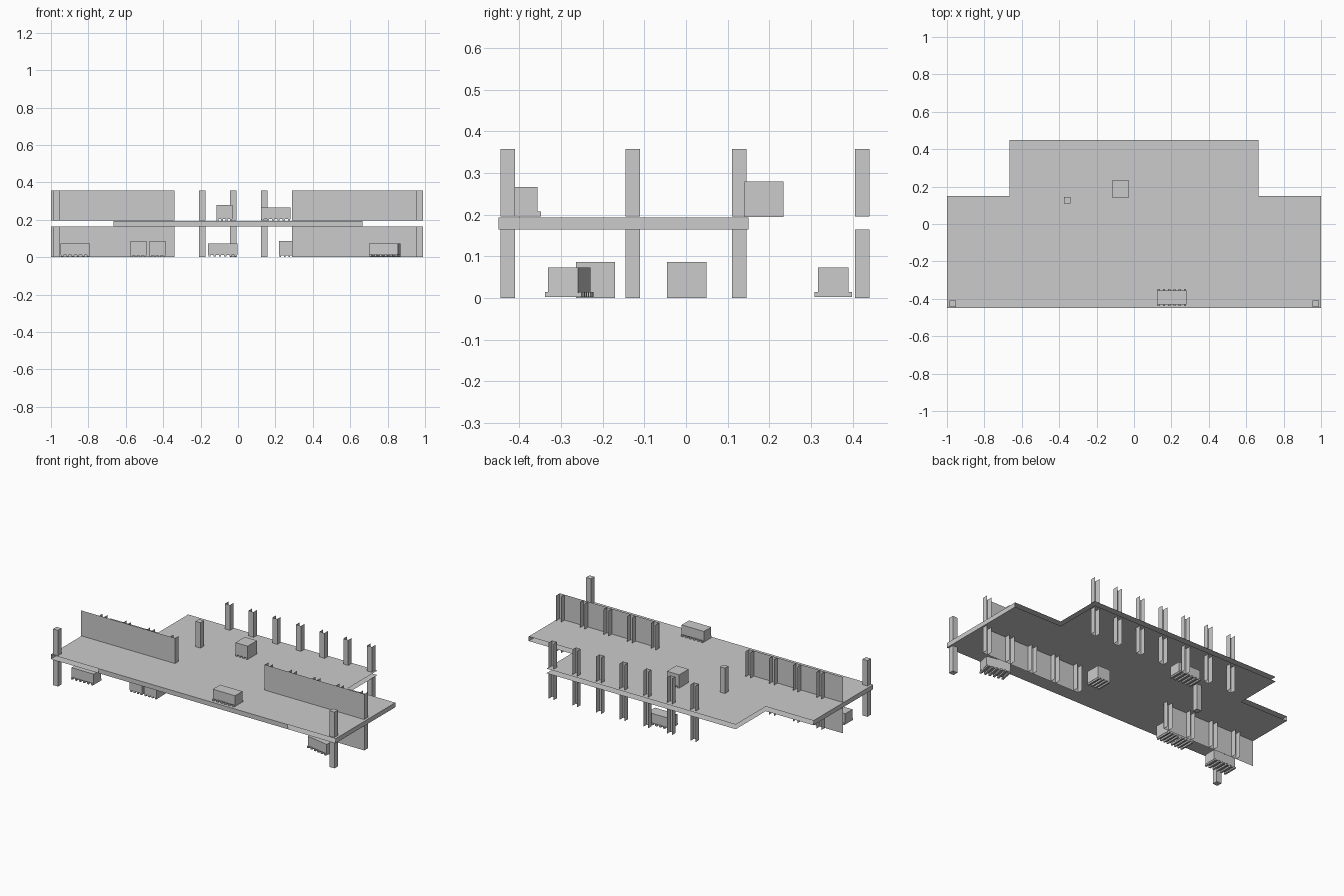
import bpy, bmesh
from mathutils import Matrix, Vector

if "Cube" in bpy.data.objects:
    bpy.data.objects.remove(bpy.data.objects["Cube"])

LEVELS = [(0.0, 0.164), (0.196, 0.357)]   # lower and upper storeys
SLAB_Z0, SLAB_Z1 = 0.164, 0.193
BAY = 0.1662                              # column spacing
HALF = 0.0172                             # half column width


def make(name, bm, loc=(0, 0, 0), turn=0.0):
    mesh = bpy.data.meshes.new(name)
    bm.to_mesh(mesh)
    bm.free()
    ob = bpy.data.objects.new(name, mesh)
    ob.location = loc
    ob.rotation_euler.z = turn
    bpy.context.collection.objects.link(ob)
    return ob


def box(bm, x0, x1, y0, y1, z0, z1):
    m = Matrix.Translation(((x0 + x1) / 2, (y0 + y1) / 2, (z0 + z1) / 2)) \
        @ Matrix.Diagonal((x1 - x0, y1 - y0, z1 - z0, 1))
    bmesh.ops.create_cube(bm, size=1, matrix=m)


def sheet(bm, path, z0, z1):
    """Vertical open sheet following a plan path."""
    for (ax, ay), (bx, by) in zip(path, path[1:]):
        bm.faces.new([bm.verts.new(p) for p in
                      ((ax, ay, z0), (bx, by, z0), (bx, by, z1), (ax, ay, z1))])


# T-shaped floor plate: top and bottom skins, end edges and central front edge
bm = bmesh.new()
plan = [(-1, -.45), (1, -.45), (1, .15), (.665, .15), (.665, .45),
        (-.665, .45), (-.665, .15), (-1, .15)]
bm.faces.new([bm.verts.new((x, y, SLAB_Z1)) for x, y in plan])
bm.faces.new([bm.verts.new((x, y, SLAB_Z0)) for x, y in reversed(plan)])
sheet(bm, [(1, -.45), (1, .15)], SLAB_Z0, SLAB_Z1)
sheet(bm, [(-1, .15), (-1, -.45)], SLAB_Z0, SLAB_Z1)
sheet(bm, [(-.665, -.45), (.665, -.45)], SLAB_Z0, SLAB_Z1)
make("floor_plate", bm)


def channel_row(name, xs, y, z0, z1):
    """Columns open towards the back, without caps."""
    bm = bmesh.new()
    for x in xs:
        sheet(bm, [(x - HALF, y + HALF), (x - HALF, y - HALF),
                   (x + HALF, y - HALF), (x + HALF, y + HALF)], z0, z1)
    make(name, bm)


grid = [0.972 - BAY * i for i in range(12)]   # column positions, right to left
for level, (z0, z1) in zip(("lower", "upper"), LEVELS):
    # Back row and the columns behind the walls
    channel_row(level + "_back_columns", grid[2:9], .4225, z0, z1)
    channel_row(level + "_right_wall_columns", grid[0:5], -.1275, z0, z1)
    channel_row(level + "_left_wall_columns", grid[8:12], -.1275, z0, z1)
    # Walls in two panels each
    for side, xs in (("left", (-1, -.665, -.34)), ("right", (.288, .665, .99))):
        bm = bmesh.new()
        sheet(bm, [(x, -.146) for x in xs], z0, z1)
        make(f"{level}_{side}_wall", bm)
    # Solid corner columns and the single inner column
    for name, x, y in (("left_corner_column", -.97, -.4275),
                       ("right_corner_column", .972, -.4275),
                       ("inner_column", grid[8], .1275)):
        bm = bmesh.new()
        box(bm, x - HALF, x + HALF, y - HALF, y + HALF, z0, z1)
        make(f"{level}_{name}", bm)


def bench(name, x, y, z, turn=0.0):
    """Long box on a slatted base."""
    bm = bmesh.new()
    box(bm, -.078, .078, -.037, .037, .012, .073)
    for i in range(6):
        sx = -.07 + .028 * i
        box(bm, sx - .006, sx + .006, -.045, .045, .003, .014)
    make(name, bm, (x, y, z), turn)


def crate(name, x, y, z):
    """Square box on short runners."""
    bm = bmesh.new()
    box(bm, -.043, .043, -.047, .047, .01, .086)
    for i in range(4):
        sx = -.036 + .024 * i
        box(bm, sx - .005, sx + .005, -.047, .047, 0, .01)
    make(name, bm, (x, y, z))


# Loads on both storeys
bench("lower_left_bench", -.87, -.28, 0)
bench("lower_right_bench", .785, -.28, 0, -.19)
bench("lower_back_bench", -.082, .353, 0)
bench("upper_front_bench", .202, -.393, .193)
crate("lower_crate_1", -.533, -.217, 0)
crate("lower_crate_2", -.431, -.217, 0)
crate("lower_crate_3", .262, .002, 0)
crate("upper_crate", -.073, .187, .194)
